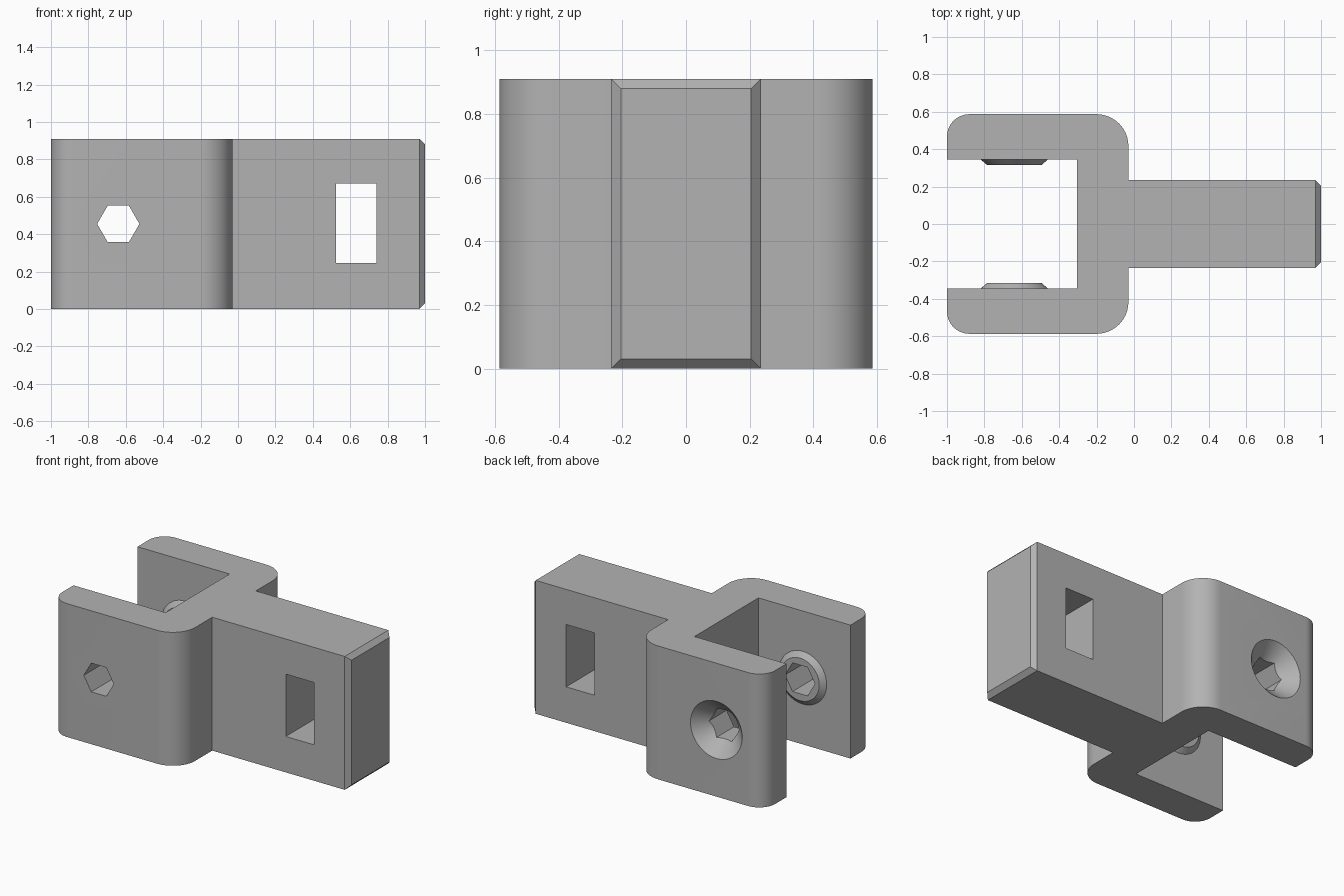
import bpy
import bmesh
import math
from mathutils import Matrix, Vector

HEIGHT = 0.91
PIVOT_X, MID_Z = -0.64, HEIGHT / 2
OUTER_Y, INNER_Y, TONGUE_Y = 0.587, 0.345, 0.235

cube = bpy.data.objects.get("Cube")
if cube:
    bpy.data.objects.remove(cube, do_unlink=True)

grey = bpy.data.materials.new("plain grey")
grey.use_nodes = True
grey.diffuse_color = (0.45, 0.45, 0.45, 1)
grey.node_tree.nodes["Principled BSDF"].inputs["Base Color"].default_value = grey.diffuse_color


def finish(name, bm):
    bmesh.ops.recalc_face_normals(bm, faces=bm.faces)
    mesh = bpy.data.meshes.new(name)
    bm.to_mesh(mesh)
    bm.free()
    mesh.materials.append(grey)
    obj = bpy.data.objects.new(name, mesh)
    bpy.context.collection.objects.link(obj)
    return obj


def box(name, x, y, z, end_chamfer=0):
    bm = bmesh.new()
    bmesh.ops.create_cube(bm, size=1)
    for v in bm.verts:
        v.co = Vector((r[0] if c < 0 else r[1] for c, r in zip(v.co, (x, y, z))))
    if end_chamfer:
        edges = [e for e in bm.edges if all(v.co.x > x[1] - 0.001 for v in e.verts)]
        bmesh.ops.bevel(bm, geom=edges, offset=end_chamfer, segments=1, affect='EDGES')
    return finish(name, bm)


def round_bar(name, start, end, r1, r2, sides):
    """Prism or cone from start to end, with a corner pointing sideways."""
    start, end = Vector(start), Vector(end)
    axis = (end - start).normalized()
    side = Vector((0, 1, 0)) if abs(axis.x) > 0.5 else Vector((1, 0, 0))
    turn = Matrix((side, axis.cross(side), axis)).transposed().to_4x4()
    bm = bmesh.new()
    bmesh.ops.create_cone(bm, cap_ends=True, segments=sides, radius1=r1, radius2=r2,
                          depth=(end - start).length)
    # align the first corner of the ring with the side direction
    first = min(bm.verts, key=lambda v: (round(v.co.z, 4), v.index)).co
    spin = Matrix.Rotation(-math.atan2(first.y, first.x), 4, 'Z')
    bm.transform(Matrix.Translation((start + end) / 2) @ turn @ spin)
    return finish(name, bm)


def pivot_bar(name, y1, y2, r1, r2, sides):
    return round_bar(name, (PIVOT_X, y1, MID_Z), (PIVOT_X, y2, MID_Z), r1, r2, sides)


def combine(target, tool, operation):
    mod = target.modifiers.new("combine", 'BOOLEAN')
    mod.operation, mod.solver, mod.object = operation, 'EXACT', tool
    bpy.context.view_layer.objects.active = target
    bpy.ops.object.modifier_apply(modifier=mod.name)
    bpy.data.objects.remove(tool, do_unlink=True)


# Yoke block with rounded upright corners
def corner(x, y, radius, sx, sy, steps=14):
    a0 = math.atan2(sy, sx) - math.pi / 4
    cx, cy = x - sx * radius, y - sy * radius
    angles = [a0 + math.pi / 2 * i / steps for i in range(steps + 1)]
    return [(cx + radius * math.cos(a), cy + radius * math.sin(a), 0) for a in angles]


outline = []
for x, radius, sx, sy in ((-0.03, 0.17, 1, 1), (-1, 0.12, -1, 1),
                          (-1, 0.12, -1, -1), (-0.03, 0.17, 1, -1)):
    outline += corner(x, sy * OUTER_Y, radius, sx, sy)
bm = bmesh.new()
base = bm.faces.new([bm.verts.new(p) for p in outline])
top = bmesh.ops.extrude_face_region(bm, geom=[base])["geom"]
bmesh.ops.translate(bm, vec=(0, 0, HEIGHT),
                    verts=[g for g in top if isinstance(g, bmesh.types.BMVert)])
body = finish("hinge_bracket", bm)

# Gap between the arms, with a round clearance for the mating part
combine(body, box("gap_cutter", (-1.2, -0.305), (-INNER_Y, INNER_Y), (-0.1, 1.1)), 'DIFFERENCE')
reach = math.hypot(-0.305 - PIVOT_X, MID_Z)
combine(body, pivot_bar("clearance_cutter", -INNER_Y, INNER_Y, reach, reach, 96), 'DIFFERENCE')

# Tongue with chamfered end
combine(body, box("tongue", (-0.045, 1), (-TONGUE_Y, TONGUE_Y), (0, HEIGHT), 0.03), 'UNION')

# Raised washers on the inner faces of both arms
for s in (-1, 1):
    combine(body, pivot_bar("washer", s * (INNER_Y + 0.03), s * (INNER_Y - 0.03),
                            0.215, 0.145, 64), 'UNION')

# Pivot hole, nut recess on the front and countersink on the back
combine(body, pivot_bar("pivot_hole_cutter", -0.8, 0.8, 0.113, 0.113, 6), 'DIFFERENCE')
combine(body, pivot_bar("nut_recess_cutter", -0.8, -OUTER_Y + 0.09, 0.202, 0.202, 6), 'DIFFERENCE')
combine(body, pivot_bar("countersink_cutter", OUTER_Y + 0.02, OUTER_Y - 0.1,
                        0.215, 0.095, 64), 'DIFFERENCE')

# Nut slot through the tongue and the screw hole in its end
combine(body, box("nut_slot_cutter", (0.525, 0.74), (-0.5, 0.5), (0.245, 0.67)), 'DIFFERENCE')
combine(body, round_bar("screw_hole_cutter", (0.2, 0, MID_Z), (1.1, 0, MID_Z),
                        0.14, 0.14, 6), 'DIFFERENCE')

# Smooth the rounded faces only
bpy.ops.object.select_all(action='DESELECT')
body.select_set(True)
bpy.context.view_layer.objects.active = body
bpy.ops.object.shade_smooth_by_angle(angle=math.radians(25))
